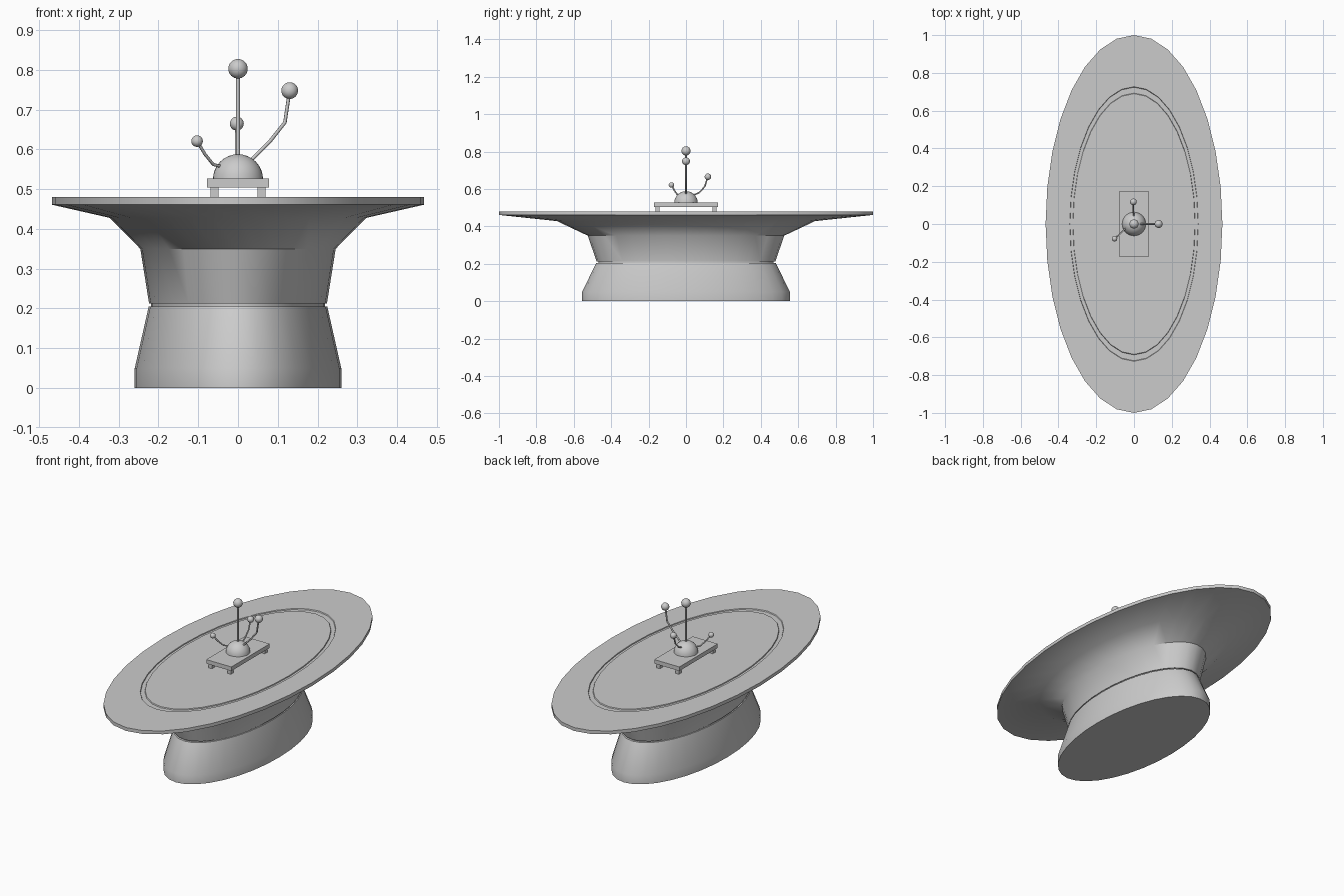
import bpy, bmesh, math
from mathutils import Vector

if "Cube" in bpy.data.objects:
    bpy.data.objects.remove(bpy.data.objects["Cube"])

RATIO = 0.468  # oval width / length


def finish(name, bm, angle=30):
    bmesh.ops.recalc_face_normals(bm, faces=bm.faces)
    me = bpy.data.meshes.new(name)
    bm.to_mesh(me)
    bm.free()
    ob = bpy.data.objects.new(name, me)
    bpy.context.collection.objects.link(ob)
    bpy.ops.object.select_all(action='DESELECT')
    ob.select_set(True)
    bpy.context.view_layer.objects.active = ob
    bpy.ops.object.shade_smooth_by_angle(angle=math.radians(angle))
    return ob


def oval_lathe(name, profile, n=32):
    bm = bmesh.new()
    rings = []
    for r, z in profile:
        rings.append([bm.verts.new((RATIO * r * math.sin(2 * math.pi * i / n),
                                    r * math.cos(2 * math.pi * i / n), z)) for i in range(n)])
    for a, b in zip(rings, rings[1:]):
        for i in range(n):
            j = (i + 1) % n
            bm.faces.new((a[i], a[j], b[j], b[i]))
    bm.faces.new(rings[0])
    bm.faces.new(rings[-1])
    return finish(name, bm, 40)


def box(name, centre, size):
    bm = bmesh.new()
    bmesh.ops.create_cube(bm, size=1)
    for v in bm.verts:
        v.co = Vector(centre) + v.co * Vector(size)
    return finish(name, bm)


def ball(name, centre, r):
    bm = bmesh.new()
    bmesh.ops.create_uvsphere(bm, u_segments=24, v_segments=16, radius=r)
    bmesh.ops.translate(bm, verts=bm.verts, vec=centre)
    return finish(name, bm)


def rod(name, points, r):
    cu = bpy.data.curves.new(name, 'CURVE')
    cu.dimensions = '3D'
    cu.bevel_depth = r
    cu.bevel_resolution = 2
    cu.use_fill_caps = True
    sp = cu.splines.new('POLY')
    sp.points.add(len(points) - 1)
    for p, co in zip(sp.points, points):
        p.co = (*co, 1)
    ob = bpy.data.objects.new(name, cu)
    bpy.context.collection.objects.link(ob)


# Oval pedestal with groove, flared top and inlaid ring
oval_lathe("oval_table", [
    (0.555, 0), (0.555, 0.05), (0.48, 0.205), (0.468, 0.205), (0.468, 0.212),
    (0.478, 0.212), (0.525, 0.35), (0.69, 0.428), (1.0, 0.461), (1.0, 0.48),
    (0.727, 0.48), (0.724, 0.475), (0.693, 0.475), (0.69, 0.48)])

# Small stand on four feet
box("stand_plate", (0, 0, 0.516), (0.157, 0.343, 0.023))
for sx in (-1, 1):
    for sy in (-1, 1):
        box("stand_foot", (sx * 0.059, sy * 0.152, 0.4925), (0.02, 0.022, 0.027))

# Dome
bm = bmesh.new()
bmesh.ops.create_uvsphere(bm, u_segments=32, v_segments=16, radius=0.063)
bmesh.ops.bisect_plane(bm, geom=bm.verts[:] + bm.edges[:] + bm.faces[:], plane_co=(0, 0, 0),
                       plane_no=(0, 0, 1), clear_inner=True)
bmesh.ops.holes_fill(bm, edges=[e for e in bm.edges if e.is_boundary])
bmesh.ops.translate(bm, verts=bm.verts, vec=(0, 0, 0.525))
finish("dome", bm, 40)

# Antenna arms, each ending in a ball
arms = {
    "centre": ([(0, 0, 0.57), (0, 0, 0.803)], 0.0245, 0.005),
    "right": ([(0.03, 0, 0.57), (0.08, 0, 0.62), (0.118, 0, 0.668), (0.13, 0, 0.748)], 0.021, 0.0045),
    "left": ([(-0.04, -0.02, 0.557), (-0.062, -0.04, 0.562), (-0.083, -0.06, 0.588),
              (-0.103, -0.078, 0.621)], 0.0145, 0.004),
    "back": ([(0, 0.035, 0.565), (-0.004, 0.07, 0.58), (-0.004, 0.1, 0.612),
              (-0.003, 0.117, 0.665)], 0.0175, 0.004),
}
for side, (path, r, thick) in arms.items():
    rod(side + "_arm", path, thick)
    ball(side + "_ball", path[-1], r)
